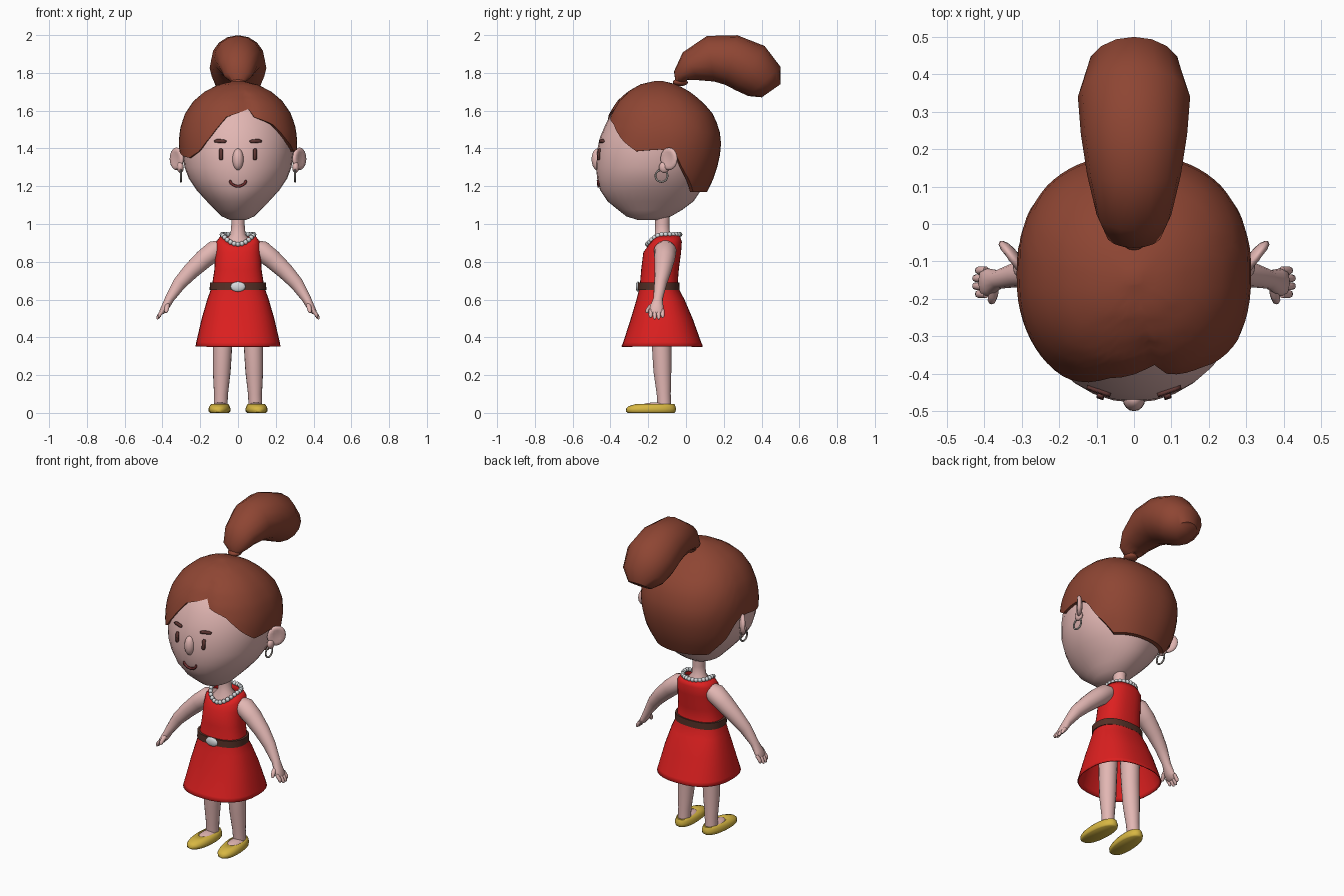
import bpy, bmesh, math
from mathutils import Vector, Matrix

if "Cube" in bpy.data.objects:
    bpy.data.objects.remove(bpy.data.objects["Cube"])

COLOURS = {
    "skin": (0.76, 0.47, 0.45), "hair_brown": (0.27, 0.06, 0.033), "dress_red": (0.72, 0.014, 0.014),
    "shoe_yellow": (0.68, 0.47, 0.055), "belt_brown": (0.09, 0.03, 0.02), "pearl": (0.68, 0.71, 0.73),
    "feature_brown": (0.12, 0.04, 0.035), "lip_red": (0.20, 0.035, 0.035), "earring_grey": (0.35, 0.32, 0.30)}
MATS = {}
for n, c in COLOURS.items():
    MATS[n] = bpy.data.materials.new(n)
    MATS[n].diffuse_color = (*c, 1)


def finish(name, bm, mat, angle=50, solid=0):
    bmesh.ops.recalc_face_normals(bm, faces=bm.faces)
    me = bpy.data.meshes.new(name)
    bm.to_mesh(me)
    bm.free()
    me.shade_smooth()
    me.set_sharp_from_angle(angle=math.radians(angle))
    me.materials.append(MATS[mat])
    ob = bpy.data.objects.new(name, me)
    bpy.context.collection.objects.link(ob)
    if solid:
        m = ob.modifiers.new("thickness", 'SOLIDIFY')
        m.thickness = solid
    return ob


def loft(name, rings, mat, caps=(True, True), **kw):
    bm = bmesh.new()
    vs = [[bm.verts.new(p) for p in r] for r in rings]
    n = len(vs[0])
    for a, b in zip(vs, vs[1:]):
        for i in range(n):
            bm.faces.new((a[i], a[(i + 1) % n], b[(i + 1) % n], b[i]))
    if caps[0]:
        bm.faces.new(vs[0])
    if caps[1]:
        bm.faces.new(vs[-1])
    return finish(name, bm, mat, **kw)


def oval(row, phi, e=2.0):
    """Point on a horizontal superellipse; row = z, half width, front y, back y; phi 0 is front."""
    z, rx, f, b = row
    s, c = math.sin(phi), math.cos(phi)
    return Vector((rx * math.copysign(abs(s) ** (2 / e), s),
                   (f + b) / 2 - (b - f) / 2 * math.copysign(abs(c) ** (2 / e), c), z))


def ring(row, n=32, e=2.0, dx=0):
    return [oval(row, 2 * math.pi * i / n, e) + Vector((dx, 0, 0)) for i in range(n)]


def sample(table, z):
    """Linear interpolation of a table by its first column."""
    z = min(max(z, table[0][0]), table[-1][0])
    for a, b in zip(table, table[1:]):
        if z <= b[0]:
            t = (z - a[0]) / (b[0] - a[0])
            return tuple(p + (q - p) * t for p, q in zip(a, b))


def tube(name, pts, mat, ref, n=14):
    """Tube through x, y, z, radius along ref, radius across."""
    cs = [Vector(p[:3]) for p in pts]
    rings = []
    for i, p in enumerate(pts):
        t = (cs[min(i + 1, len(cs) - 1)] - cs[max(i - 1, 0)]).normalized()
        u = (Vector(ref) - Vector(ref).dot(t) * t).normalized()
        v = t.cross(u)
        rings.append([cs[i] + u * p[3] * math.cos(2 * math.pi * k / n) + v * p[4] * math.sin(2 * math.pi * k / n)
                      for k in range(n)])
    return loft(name, rings, mat)


def ball(name, loc, rad, mat, rz=0.0, seg=16, dent=0):
    bm = bmesh.new()
    bmesh.ops.create_uvsphere(bm, u_segments=seg, v_segments=seg // 2 + 2, radius=1)
    for v in bm.verts:                       # optional hollow on the local +x side
        if dent and v.co.x > 0.6:
            v.co.x -= dent * (v.co.x - 0.6)
    bmesh.ops.transform(bm, verts=bm.verts, matrix=Matrix.Translation(loc) @ Matrix.Rotation(rz, 4, 'Z')
                        @ Matrix.Diagonal((*rad, 1)))
    return finish(name, bm, mat, 80)


# Head
HEAD = [(1.02, .04, -.25, -.15), (1.04, .085, -.315, -.08), (1.075, .12, -.36, -.02), (1.12, .165, -.415, .04),
        (1.18, .22, -.455, .08), (1.24, .26, -.47, .11), (1.3, .283, -.477, .13), (1.38, .295, -.473, .15),
        (1.46, .295, -.455, .155), (1.53, .28, -.425, .15), (1.6, .25, -.385, .11), (1.66, .19, -.32, .05),
        (1.71, .11, -.24, -.03), (1.73, .03, -.16, -.1)]
loft("head", [ring(r) for r in HEAD], "skin")

# Hair cap, swept from a wavy hairline up to the crown
HAIR = [(1.10, .20, -.45, .06), (1.17, .245, -.46, .112), (1.26, .29, -.46, .155), (1.35, .306, -.46, .178),
        (1.42, .314, -.455, .186), (1.5, .308, -.438, .178), (1.58, .283, -.41, .145), (1.65, .236, -.367, .085),
        (1.7, .178, -.31, .02), (1.74, .10, -.24, -.05), (1.758, .015, -.16, -.13)]
HAIRLINE = [(-180, 1.17), (-135, 1.17), (-113, 1.28), (-102, 1.37), (-92, 1.39), (-70, 1.36), (-55, 1.35),
            (-38, 1.385), (-25, 1.46), (-10, 1.565), (10, 1.61), (15, 1.565), (34, 1.53), (54, 1.44), (70, 1.385),
            (92, 1.395), (102, 1.37), (113, 1.28), (135, 1.17), (180, 1.17)]
N, ROWS = 72, 14
hair = []
for j in range(-1, ROWS + 1):
    row = []
    for i in range(N):
        d = -180 + 360 * i / N
        low = sample(HAIRLINE, d)[1]
        z = low + (1.758 - low) * math.sin(max(j, 0) / ROWS * math.pi / 2)
        p = oval(sample(HAIR, z), math.radians(d), 2.3)
        k = 0.9 if j < 0 else 1 - 0.045 * math.exp(-((d - 9) / 8) ** 2) * (z < 1.7)   # lip and parting
        row.append(Vector((p.x * k, -.13 + (p.y + .13) * k, z)))
    hair.append(row)
loft("hair", hair, "hair_brown", caps=(False, True))

# Ponytail and its tie
tube("ponytail", [(0, -.03, 1.745, .03, .025), (0, -.028, 1.785, .075, .042), (0, .025, 1.835, .10, .085),
                  (0, .13, 1.875, .125, .122), (0, .24, 1.868, .142, .135), (0, .34, 1.825, .15, .14),
                  (0, .415, 1.755, .125, .115), (0, .45, 1.705, .07, .06)], "hair_brown", (1, 0, 0), 16)
ball("hair_tie", (0, -.03, 1.75), (.04, .04, .02), "hair_brown")


# Painted face details: thin strips that follow the face
def strip(name, path, half, mat):
    bm, rows = bmesh.new(), []
    for i, (x, z) in enumerate(path):
        a, b = path[max(i - 1, 0)], path[min(i + 1, len(path) - 1)]
        t = Vector((b[0] - a[0], b[1] - a[1])).normalized()
        w = half * (0.55 if i in (0, len(path) - 1) else 1)
        row = []
        for s in (-1, 1):
            px, pz = x - t.y * w * s, z + t.x * w * s
            _, rx, f, b_ = sample(HEAD, pz)
            y = (f + b_) / 2 - (b_ - f) / 2 * math.sqrt(1 - (px / rx) ** 2)
            row.append(bm.verts.new((px, y - .004, pz)))
        rows.append(row)
    for a, b in zip(rows, rows[1:]):
        bm.faces.new((a[0], a[1], b[1], b[0]))
    m = finish(name, bm, mat, solid=.009).modifiers[0]
    m.offset = 0


strip("mouth", [(.042 * math.sin(a * .26), 1.232 - .032 * math.cos(a * .26)) for a in range(-6, 7)], .006, "lip_red")
ball("nose", (0, -.468, 1.342), (.03, .032, .058), "skin")

# Neck and chest
loft("neck", [ring(r, 20) for r in [(.85, .09, -.2, -.045), (.905, .075, -.185, -.055), (.945, .04, -.165, -.085),
                                    (1.0, .035, -.163, -.088), (1.1, .037, -.165, -.085)]], "skin")

# Dress, with the neckline dipping at the front
DRESS = [(.352, .225, -.342, .09), (.375, .221, -.332, .08), (.5, .192, -.292, .035), (.6, .163, -.262, -.008),
         (.67, .138, -.245, -.045), (.76, .125, -.237, -.038), (.85, .12, -.226, -.026), (.905, .116, -.208, -.022),
         (.938, .092, -.2, -.032)]
dress = [ring(r, 32, 2.4) for r in DRESS]
for row, dip in ((dress[-1], .05), (dress[-2], .03)):
    for i, p in enumerate(row):
        p.z -= dip * max(0, math.cos(2 * math.pi * i / 32)) ** 2
loft("dress", dress, "dress_red", caps=(False, False), solid=.006)

# Belt and buckle
loft("belt", [ring((z, .137 + g, -.243 - g, -.047 + g), 32, 2.4) for z, g in
              ((.65, .004), (.65, .013), (.69, .012), (.69, .002))], "belt_brown")
ball("buckle", (0, -.254, .668), (.04, .012, .027), "pearl")

# Pearl necklace
for i in range(26):
    a = 2 * math.pi * i / 26
    front = max(0, math.cos(a)) ** 2
    ball("necklace_pearl", (.085 * math.sin(a), -.118 - .086 * math.cos(a), .945 - .052 * front),
         (.013,) * 3, "pearl", seg=8)

for s, side in ((1, "left"), (-1, "right")):
    # Eye and brow
    strip(side + "_eye", [(s * .09, z) for z in (1.338, 1.345, 1.37, 1.392, 1.399)], .009, "feature_brown")
    strip(side + "_brow", [(s * x, z) for x, z in ((.063, 1.437), (.075, 1.438), (.11, 1.44), (.124, 1.436))],
          .009, "feature_brown")

    # Ear and hoop earring
    ball(side + "_ear", (s * .325, -.09, 1.345), (.02, .055, .06), "skin", rz=-s * .65 if s > 0 else math.pi + .65,
         dent=1.6)
    ball(side + "_ear_lobe", (s * .305, -.115, 1.30), (.018, .028, .03), "skin")
    bpy.ops.mesh.primitive_torus_add(major_radius=.032, minor_radius=.005, major_segments=20, minor_segments=8,
                                     location=(s * .302, -.13, 1.255), rotation=(0, math.pi / 2, 0))
    hoop = bpy.context.object
    hoop.name = side + "_earring"
    hoop.data.materials.append(MATS["earring_grey"])
    hoop.data.shade_smooth()

    # Arm, hand, fingers and thumb
    tube(side + "_arm", [(s * x, y, z, a, b) for x, y, z, a, b in (
        (.075, -.11, .89, .04, .03), (.12, -.11, .862, .06, .055), (.18, -.113, .815, .055, .052),
        (.25, -.122, .75, .044, .045), (.31, -.135, .685, .034, .037), (.362, -.148, .605, .025, .025),
        (.385, -.155, .56, .036, .021), (.402, -.157, .535, .037, .016), (.408, -.157, .525, .028, .008))],
        "skin", (0, 1, 0))
    for k in range(4):
        y = -.187 + .021 * k
        out = .004 * (1 if k in (1, 2) else -1)
        tube(side + "_finger", [(s * x, y, z, .011 * w, .01 * w) for x, z, w in (
            (.395, .545, 1), (.415, .52, 1), (.421 + out, .507 - out, .85), (.425 + out, .5 - out, .35))],
            "skin", (0, 1, 0), 8)
    tube(side + "_thumb", [(s * .372, -.16, .58, .013, .013), (s * .376, -.19, .56, .013, .013),
                           (s * .38, -.205, .54, .011, .011), (s * .382, -.21, .53, .005, .005)],
         "skin", (1, 0, 0), 8)

    # Leg, foot and slip-on shoe
    tube(side + "_leg", [(s * x, y, z, r, r * 1.02) for x, y, z, r in (
        (.078, -.13, .55, .056), (.082, -.129, .35, .051), (.086, -.125, .22, .047), (.09, -.118, .1, .037),
        (.092, -.115, .03, .036))], "skin", (1, 0, 0), 18)
    ball(side + "_foot", (s * .095, -.155, .032), (.04, .09, .024), "skin")
    shoe = [ring(r, 24, 2.3) for r in ((0, .05, -.308, -.062), (.006, .056, -.317, -.055), (.022, .058, -.318, -.053),
                                       (.035, .053, -.305, -.056), (.046, .046, -.27, -.06), (.048, .038, -.225, -.068),
                                       (.04, .034, -.215, -.074))]
    for row in shoe:                         # toes turned slightly outward
        for p in row:
            p.x = p.x + s * (.097 - .06 * (p.y + .17))
    loft(side + "_shoe", shoe, "shoe_yellow", caps=(True, False))

for m in bpy.data.materials:
    if m.users and not m.is_grease_pencil:
        m.use_nodes = True
        m.node_tree.nodes["Principled BSDF"].inputs["Base Color"].default_value = m.diffuse_color
